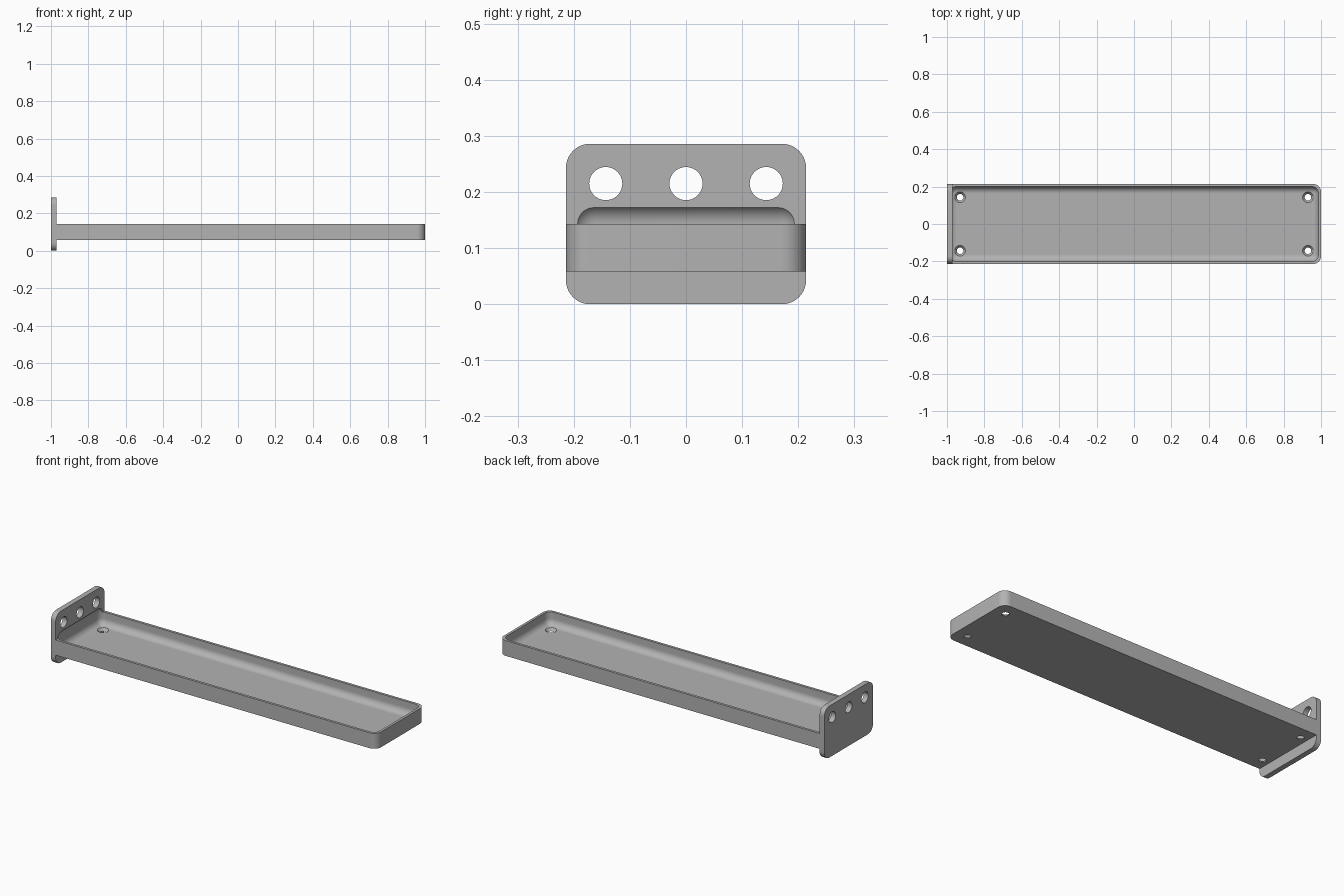
import bpy, bmesh, math
from mathutils import Matrix, Vector

if "Cube" in bpy.data.objects:
    bpy.data.objects.remove(bpy.data.objects["Cube"], do_unlink=True)

WIDTH, HEIGHT = 0.214, 0.286       # half width, plate height
PLATE_X = -0.971                   # inner face of the end plate
FLOOR, BASE, RIM = 0.072, 0.058, 0.143
ROUND, FILLET = 0.043, 0.036

grey = bpy.data.materials.new("light grey")
grey.use_nodes = True
grey.diffuse_color = (0.45, 0.45, 0.45, 1)
grey.node_tree.nodes["Principled BSDF"].inputs["Base Color"].default_value = grey.diffuse_color


def finish(name, bm):
    bmesh.ops.recalc_face_normals(bm, faces=bm.faces)
    mesh = bpy.data.meshes.new(name)
    bm.to_mesh(mesh)
    bm.free()
    obj = bpy.data.objects.new(name, mesh)
    mesh.materials.append(grey)
    bpy.context.collection.objects.link(obj)
    return obj


def box(name, low, high, radius, rounded):
    """Box between two corners; edges passing the rounded test are filleted."""
    low, high = Vector(low), Vector(high)
    bm = bmesh.new()
    bmesh.ops.create_cube(bm, size=1)
    bmesh.ops.scale(bm, vec=high - low, verts=bm.verts)
    bmesh.ops.translate(bm, vec=(low + high) / 2, verts=bm.verts)
    edges = [e for e in bm.edges if rounded(e.verts[0].co, e.verts[1].co)]
    bmesh.ops.bevel(bm, geom=edges, offset=radius, segments=10, profile=0.5, affect='EDGES')
    return finish(name, bm)


def cone(name, place, bottom, top, depth, turn=Matrix()):
    bm = bmesh.new()
    bmesh.ops.create_cone(bm, cap_ends=True, segments=40, radius1=bottom, radius2=top,
                          depth=depth, matrix=Matrix.Translation(place) @ turn)
    return finish(name, bm)


def combine(target, tool, operation):
    mod = target.modifiers.new(operation.title(), 'BOOLEAN')
    mod.operation, mod.object, mod.solver = operation, tool, 'EXACT'
    bpy.context.view_layer.objects.active = target
    bpy.ops.object.modifier_apply(modifier=mod.name)
    bpy.data.objects.remove(tool, do_unlink=True)


# End plate with rounded corners, joined to the tray body
shelf = box("tray_with_end_plate", (-1, -WIDTH, 0), (PLATE_X, WIDTH, HEIGHT), ROUND,
            lambda a, b: abs(a.x - b.x) > 0.01)
body = box("tray_body", (-0.99, -WIDTH, BASE), (1, WIDTH, RIM), ROUND,
           lambda a, b: a.x > 0 and b.x > 0 and abs(a.z - b.z) > 0.01)
combine(shelf, body, 'UNION')

# Filleted hollow, which also scoops a little out of the plate
hollow = box("hollow_cutter", (-0.986, -0.2, FLOOR), (0.986, 0.2, RIM + FILLET), FILLET,
             lambda a, b: True)
combine(shelf, hollow, 'DIFFERENCE')

# Countersunk drain holes in the floor
slope = 0.011 / (FLOOR - BASE)
for x in (-0.93, 0.93):
    for y in (-0.143, 0.143):
        grow = slope * 0.004
        sink = cone("floor_hole_cutter", (x, y, (FLOOR + BASE) / 2),
                    0.0175 - grow, 0.0285 + grow, FLOOR - BASE + 0.008)
        combine(shelf, sink, 'DIFFERENCE')

# Mounting holes through the plate
for y in (-0.143, 0, 0.143):
    hole = cone("plate_hole_cutter", (-0.985, y, 0.215), 0.0295, 0.0295, 0.1,
                Matrix.Rotation(math.pi / 2, 4, 'Y'))
    combine(shelf, hole, 'DIFFERENCE')

bpy.ops.object.select_all(action='DESELECT')
shelf.select_set(True)
bpy.context.view_layer.objects.active = shelf
bpy.ops.object.shade_smooth_by_angle(angle=math.radians(30))
